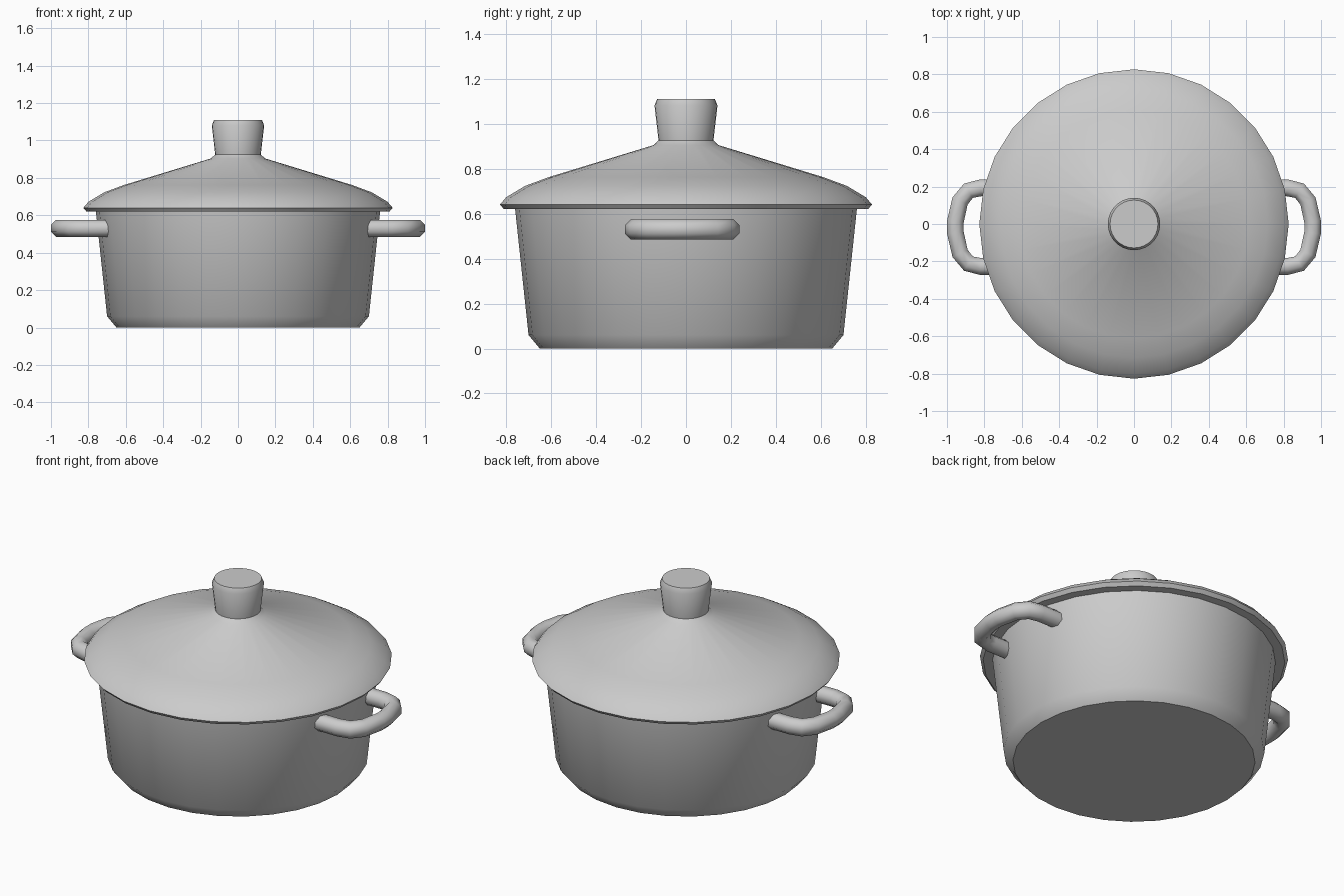
import bpy, bmesh, math
from mathutils import Vector

cube = bpy.data.objects.get("Cube")
if cube:
    bpy.data.objects.remove(cube, do_unlink=True)

# Single metal grey
metal = bpy.data.materials.new("brushed_grey")
metal.use_nodes = True
GREY = (0.6, 0.6, 0.6, 1)
metal.diffuse_color = GREY
metal.node_tree.nodes["Principled BSDF"].inputs["Base Color"].default_value = GREY


def finish(name, bm, angle):
    bmesh.ops.recalc_face_normals(bm, faces=bm.faces)
    mesh = bpy.data.meshes.new(name)
    bm.to_mesh(mesh)
    bm.free()
    mesh.materials.append(metal)
    obj = bpy.data.objects.new(name, mesh)
    bpy.context.collection.objects.link(obj)
    bpy.ops.object.select_all(action='DESELECT')
    obj.select_set(True)
    bpy.context.view_layer.objects.active = obj
    bpy.ops.object.shade_smooth_by_angle(angle=math.radians(angle))
    return obj


def skin(name, rings, angle):
    """Join rings of points into a closed solid with capped ends."""
    bm = bmesh.new()
    loops = [[bm.verts.new(p) for p in ring] for ring in rings]
    n = len(loops[0])
    for a, b in zip(loops, loops[1:]):
        for i in range(n):
            j = (i + 1) % n
            bm.faces.new((a[i], a[j], b[j], b[i]))
    bm.faces.new(loops[0])
    bm.faces.new(loops[-1])
    return finish(name, bm, angle)


def lathe(name, profile, angle, sides=28):
    turns = [math.tau * i / sides for i in range(sides)]
    rings = [[(r * math.cos(t), r * math.sin(t), z) for t in turns]
             for r, z in profile]
    return skin(name, rings, angle)


# Pot: tapered wall with a chamfered foot and a hollow inside
lathe("pot_body", [(0.65, 0), (0.70, 0.06), (0.76, 0.622), (0.73, 0.622),
                   (0.675, 0.07), (0.63, 0.03)], 42)

# Lid and knob turned as one piece
lathe("lid_with_knob", [(0.73, 0.62), (0.81, 0.62), (0.827, 0.64), (0.80, 0.672),
                        (0.715, 0.723), (0.61, 0.762), (0.145, 0.904),
                        (0.122, 0.925), (0.14, 1.08), (0.128, 1.11)], 42)

# Loop handles: octagonal tube swept along half a path and its mirror
half = [(0.68, 0.21), (0.82, 0.21), (0.885, 0.195), (0.93, 0.14), (0.955, 0.03)]
path = [Vector((x, y, 0)) for x, y in half]
path += [Vector((p.x, -p.y, 0)) for p in reversed(path)]
centre = Vector((0, -0.017, 0.53))
up = Vector((0, 0, 1))
RADIUS = 0.0485


def handle(name, side):
    rings = []
    for i, p in enumerate(path):
        ahead = path[min(i + 1, len(path) - 1)] - p
        behind = p - path[max(i - 1, 0)]
        across = (ahead.normalized() + behind.normalized()).normalized().cross(up)
        ring = []
        for k in range(8):
            t = math.tau * (k + 0.5) / 8
            q = p + centre + RADIUS * (math.cos(t) * across + math.sin(t) * up)
            ring.append((side * q.x, q.y, q.z))
        rings.append(ring)
    return skin(name, rings, 50)


handle("left_handle", 1)
handle("right_handle", -1)
